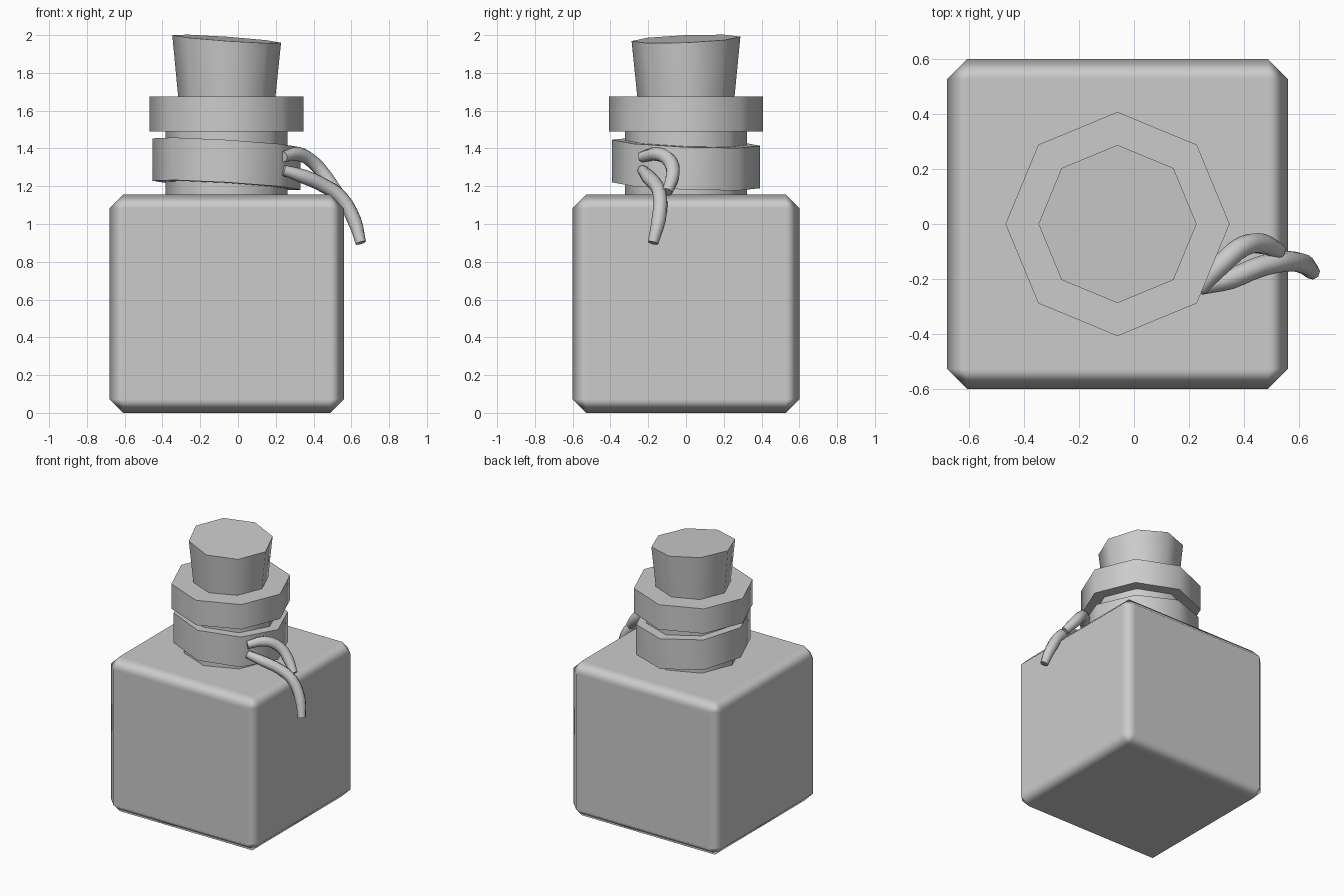
import bpy, bmesh, math

if "Cube" in bpy.data.objects:
    bpy.data.objects.remove(bpy.data.objects["Cube"])

CX = -0.06  # bottle axis


def finish(ob, angle=50):
    bpy.ops.object.select_all(action='DESELECT')
    bpy.context.view_layer.objects.active = ob
    ob.select_set(True)
    bpy.ops.object.shade_smooth_by_angle(angle=math.radians(angle))


def new_object(name, bm):
    bmesh.ops.recalc_face_normals(bm, faces=bm.faces)
    me = bpy.data.meshes.new(name)
    bm.to_mesh(me)
    bm.free()
    ob = bpy.data.objects.new(name, me)
    bpy.context.collection.objects.link(ob)
    return ob


def octagon(name, r0, r1, z0, z1, tilt0=(0, 0), tilt1=(0, 0)):
    """Eight-sided solid; each end may slope by (dz/dx, dz/dy)."""
    bm = bmesh.new()
    rings = []
    for r, z, (a, b) in ((r0, z0, tilt0), (r1, z1, tilt1)):
        ring = []
        for i in range(8):
            t = i * math.tau / 8
            x, y = r * math.cos(t), r * math.sin(t)
            ring.append(bm.verts.new((CX + x, y, z + a * x + b * y)))
        bm.faces.new(ring)
        rings.append(ring)
    for i in range(8):
        j = (i + 1) % 8
        bm.faces.new((rings[0][i], rings[0][j], rings[1][j], rings[1][i]))
    finish(new_object(name, bm))


def string(name, points, radius):
    """Tube swept along a smoothed path."""
    cu = bpy.data.curves.new(name, 'CURVE')
    cu.dimensions = '3D'
    cu.bevel_depth = radius
    cu.bevel_resolution = 2
    cu.use_fill_caps = True
    cu.resolution_u = 3
    sp = cu.splines.new('BEZIER')
    sp.bezier_points.add(len(points) - 1)
    for i, (bp, p) in enumerate(zip(sp.bezier_points, points)):
        bp.co = p
        bp.handle_left_type = bp.handle_right_type = 'AUTO'
        bp.radius = 0.75 if i in (0, len(points) - 1) else 1.0
    ob = bpy.data.objects.new(name, cu)
    bpy.context.collection.objects.link(ob)
    bpy.ops.object.select_all(action='DESELECT')
    bpy.context.view_layer.objects.active = ob
    ob.select_set(True)
    bpy.ops.object.convert(target='MESH')
    finish(bpy.context.object, 60)


# Square glass body with chamfered edges
bm = bmesh.new()
bmesh.ops.create_cube(bm, size=1)
for v in bm.verts:
    v.co = (CX + v.co.x * 1.24, v.co.y * 1.2, (v.co.z + 0.5) * 1.155)
body = new_object("bottle_body", bm)
bev = body.modifiers.new("chamfer", 'BEVEL')
bev.width = 0.072
bev.segments = 1
bev.harden_normals = True
finish(body, 60)

# Neck, rim and slanted cork
octagon("bottle_neck", 0.323, 0.323, 1.12, 1.50)
octagon("bottle_rim", 0.408, 0.408, 1.49, 1.675)
octagon("cork", 0.24, 0.288, 1.50, 1.98, tilt1=(-0.07, 0.04))

# Slanted wrap around the neck
slope = (-0.06, -0.04)
octagon("neck_wrap", 0.392, 0.392, 1.205, 1.43, slope, slope)

# Two loose ends of string
string("string_short", [(0.24, -0.235, 1.355), (0.32, -0.145, 1.37), (0.40, -0.08, 1.325),
                        (0.465, -0.072, 1.25), (0.53, -0.10, 1.17)], 0.038)
string("string_long", [(0.24, -0.23, 1.285), (0.35, -0.20, 1.25), (0.46, -0.155, 1.20),
                       (0.545, -0.137, 1.14), (0.615, -0.145, 1.02), (0.65, -0.175, 0.90)], 0.038)
